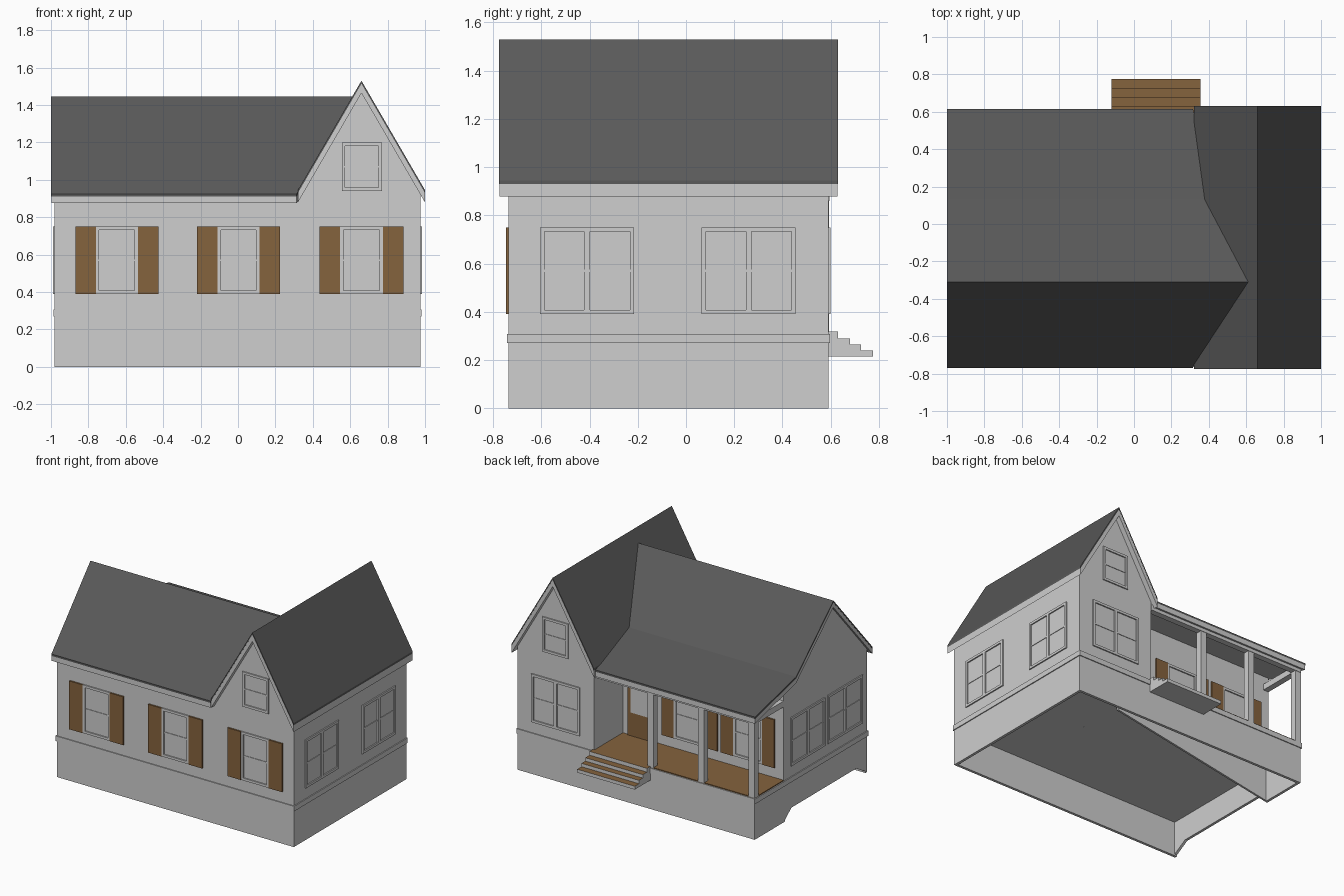
import bpy, bmesh

if "Cube" in bpy.data.objects:
    bpy.data.objects.remove(bpy.data.objects["Cube"])


def material(name, rgb):
    m = bpy.data.materials.new(name)
    m.diffuse_color = (*rgb, 1)
    m.use_nodes = True
    m.node_tree.nodes["Principled BSDF"].inputs["Base Color"].default_value = m.diffuse_color
    return m


GREY = material("light_grey_wall", (0.62, 0.62, 0.62))
DARK = material("dark_grey_roof", (0.1, 0.1, 0.1))
BROWN = material("brown_wood", (0.235, 0.125, 0.048))


def finish(name, bm, *mats):
    bmesh.ops.recalc_face_normals(bm, faces=bm.faces)
    me = bpy.data.meshes.new(name)
    bm.to_mesh(me)
    bm.free()
    for m in mats:
        me.materials.append(m)
    ob = bpy.data.objects.new(name, me)
    bpy.context.collection.objects.link(ob)
    return ob


def loft(bm, a, b):
    """Join two matching outlines into a closed solid."""
    va, vb = [bm.verts.new(p) for p in a], [bm.verts.new(p) for p in b]
    n = len(a)
    bm.faces.new(va)
    bm.faces.new(vb[::-1])
    for i in range(n):
        j = (i + 1) % n
        bm.faces.new((va[i], va[j], vb[j], vb[i]))


def prism(name, axis, profile, lo, hi, mat):
    """Extrude a (horizontal, z) profile along x or y."""
    bm = bmesh.new()
    put = (lambda t, p: (t, p[0], p[1])) if axis == "x" else (lambda t, p: (p[0], t, p[1]))
    loft(bm, [put(lo, p) for p in profile], [put(hi, p) for p in profile])
    return finish(name, bm, mat)


def add_box(bm, x0, x1, y0, y1, z0, z1):
    base = [(x0, y0), (x1, y0), (x1, y1), (x0, y1)]
    loft(bm, [(*p, z0) for p in base], [(*p, z1) for p in base])


def box(name, dims, mat):
    bm = bmesh.new()
    add_box(bm, *dims)
    return finish(name, bm, mat)


# wall planes: axis of the normal, position, outward direction
FRONT, BACK, PORCH = ("y", -0.735, -1), ("y", 0.59, 1), ("y", 0.25, 1)
LEFT, RIGHT = ("x", -0.98, -1), ("x", 0.975, 1)


def plate(bm, wall, u0, u1, z0, z1, d):
    axis, pos, s = wall
    lo, hi = sorted((pos - s * 0.004, pos + s * d))
    if axis == "y":
        add_box(bm, u0, u1, lo, hi, z0, z1)
    else:
        add_box(bm, lo, hi, u0, u1, z0, z1)


def wall_plate(name, wall, u0, u1, z0, z1, d, mat):
    bm = bmesh.new()
    plate(bm, wall, u0, u1, z0, z1, d)
    return finish(name, bm, mat)


def window(name, wall, u0, u1, z0=0.39, z1=0.75, double=False):
    bm = bmesh.new()
    w, zm, um = 0.018, (z0 + z1) / 2, (u0 + u1) / 2
    plate(bm, wall, u0, u0 + w, z0, z1, 0.009)
    plate(bm, wall, u1 - w, u1, z0, z1, 0.009)
    plate(bm, wall, u0 + w, u1 - w, z1 - w, z1, 0.009)
    plate(bm, wall, u0 + w, u1 - w, z0, z0 + w, 0.009)
    plate(bm, wall, u0 + w, u1 - w, zm - 0.005, zm + 0.005, 0.004)
    if double:
        plate(bm, wall, um - 0.012, um + 0.012, z0 + w, z1 - w, 0.009)
    finish(name, bm, GREY)


# house bodies
prism("main_walls", "x", [(-0.735, 0.26), (-0.735, 0.92), (-0.31, 1.405), (0.13, 1.005),
                          (0.25, 0.975), (0.25, 0.26)], -0.98, 0.35, GREY)
prism("wing_walls", "y", [(0.345, 0.26), (0.345, 0.94), (0.66, 1.48), (0.975, 0.94),
                          (0.975, 0.26)], -0.735, 0.59, GREY)

# open-bottomed foundation
box("foundation_front", (-0.98, 0.975, -0.735, -0.715, 0, 0.3), GREY)
box("foundation_back", (-0.98, 0.975, 0.57, 0.59, 0, 0.3), GREY)
box("foundation_right", (0.955, 0.975, -0.735, 0.59, 0, 0.3), GREY)
prism("foundation_left", "x", [(0.59, 0), (0.25, 0), (0.157, 0.075), (-0.606, 0.075),
                               (-0.735, 0), (-0.735, 0.3), (0.59, 0.3)], -0.98, -0.96, GREY)
prism("foundation_inner_wall", "y", [(-0.98, 0), (0.35, 0.23), (0.35, 0.28), (-0.98, 0.28)],
      0.235, 0.25, GREY)
box("porch_base", (-0.975, 0.35, 0.24, 0.585, 0.26, 0.305), GREY)
box("porch_floor", (-0.98, 0.345, 0.25, 0.59, 0.3, 0.315), BROWN)
for n, wall, a, b in (("front", FRONT, -0.985, 0.98), ("right", RIGHT, -0.74, 0.595),
                      ("back", BACK, -0.985, 0.98), ("left", LEFT, -0.74, 0.595)):
    wall_plate("base_trim_" + n, wall, a, b, 0.27, 0.308, 0.007, GREY)


# roofs: thin dark covering over a light board
def valley(z):
    return 0.66 - (1.53 - z) / 1.72


def roof(name, axis, tops, depth, ends, mat):
    bm = bmesh.new()
    rows = [(p, e) for p, e in zip(tops, ends)]
    ring = [(u, z, e) for (u, z), e in rows] + [(u, z - depth, e) for (u, z), e in rows[::-1]]
    put = (lambda t, u, z: (t, u, z)) if axis == "x" else (lambda t, u, z: (u, t, z))
    n = len(rows)
    va = [bm.verts.new(put(e[0], u, z)) for u, z, e in ring]
    vb = [bm.verts.new(put(e[1], u, z)) for u, z, e in ring]
    for i in range(2 * n):
        j = (i + 1) % (2 * n)
        bm.faces.new((va[i], va[j], vb[j], vb[i]))
    for i in range(n - 1):  # end caps, one per slope
        q = (i, i + 1, 2 * n - 2 - i, 2 * n - 1 - i)
        bm.faces.new([va[k] for k in q])
        bm.faces.new([vb[k] for k in q[::-1]])
    return finish(name, bm, mat)


main = [(-0.77, 0.925), (-0.31, 1.445), (0.13, 1.045), (0.615, 0.93)]
wing = [(0.32, 0.945), (0.66, 1.53), (1.0, 0.945)]
drop = lambda pts, d: [(u, z - d) for u, z in pts]
ends = [(-1.0, valley(z) + 0.005) for u, z in main]
roof("main_roof", "x", main, 0.014, ends, DARK)
roof("main_roof_board", "x", drop(main, 0.014), 0.036, [(-0.998, b) for a, b in ends], GREY)
roof("wing_roof", "y", wing, 0.016, [(-0.775, 0.63)] * 3, DARK)
roof("wing_roof_board", "y", drop(wing, 0.016), 0.05, [(-0.774, 0.629)] * 3, GREY)

# porch posts and beam
box("porch_beam", (-0.98, 0.345, 0.55, 0.595, 0.86, 0.905), GREY)
box("porch_side_beam", (-0.98, -0.935, 0.25, 0.59, 0.86, 0.905), GREY)
for i, x in enumerate((-0.955, -0.54, -0.12)):
    box(f"porch_post_{i + 1}", (x - 0.025, x + 0.025, 0.545, 0.592, 0.31, 0.88), GREY)

# porch steps: treads are the upward faces
prof = [(0.585, 0.215), (0.585, 0.318)]
for y0, y1, z in ((0.585, 0.63, 0.318), (0.63, 0.68, 0.29), (0.68, 0.725, 0.265), (0.725, 0.775, 0.24)):
    prof += [(y0, z), (y1, z)] if z < 0.318 else [(y1, z)]
prof.append((0.775, 0.215))
steps = prism("porch_steps", "x", prof, -0.12, 0.355, GREY)
steps.data.materials.append(BROWN)
for f in steps.data.polygons:
    if f.normal.z > 0.9:
        f.material_index = 1

# shuttered windows, front and porch
for i, (wall, a, b, s) in enumerate(((FRONT, -0.76, -0.535, 0.11), (FRONT, -0.11, 0.115, 0.11),
                                     (FRONT, 0.545, 0.775, 0.11), (PORCH, -0.34, -0.08, 0.1),
                                     (PORCH, -0.81, -0.57, 0.1))):
    window(f"shuttered_window_{i + 1}", wall, a, b)
    wall_plate(f"shutter_left_{i + 1}", wall, a - s, a, 0.39, 0.75, 0.012, BROWN)
    wall_plate(f"shutter_right_{i + 1}", wall, b, b + s, 0.39, 0.75, 0.012, BROWN)

# double windows on the sides and wing back
for i, (wall, a, b) in enumerate(((RIGHT, -0.605, -0.215), (RIGHT, 0.065, 0.455),
                                  (LEFT, -0.675, -0.265), (LEFT, -0.23, 0.17),
                                  (BACK, 0.46, 0.86))):
    window(f"double_window_{i + 1}", wall, a, b, double=True)

# attic windows in both wing gables
window("attic_window_front", FRONT, 0.555, 0.77, 0.94, 1.2)
window("attic_window_back", BACK, 0.555, 0.77, 0.94, 1.2)

# porch door with a light upper pane
wall_plate("door", PORCH, 0.08, 0.3, 0.315, 0.74, 0.01, BROWN)
wall_plate("door_pane", PORCH, 0.105, 0.275, 0.49, 0.71, 0.014, GREY)
